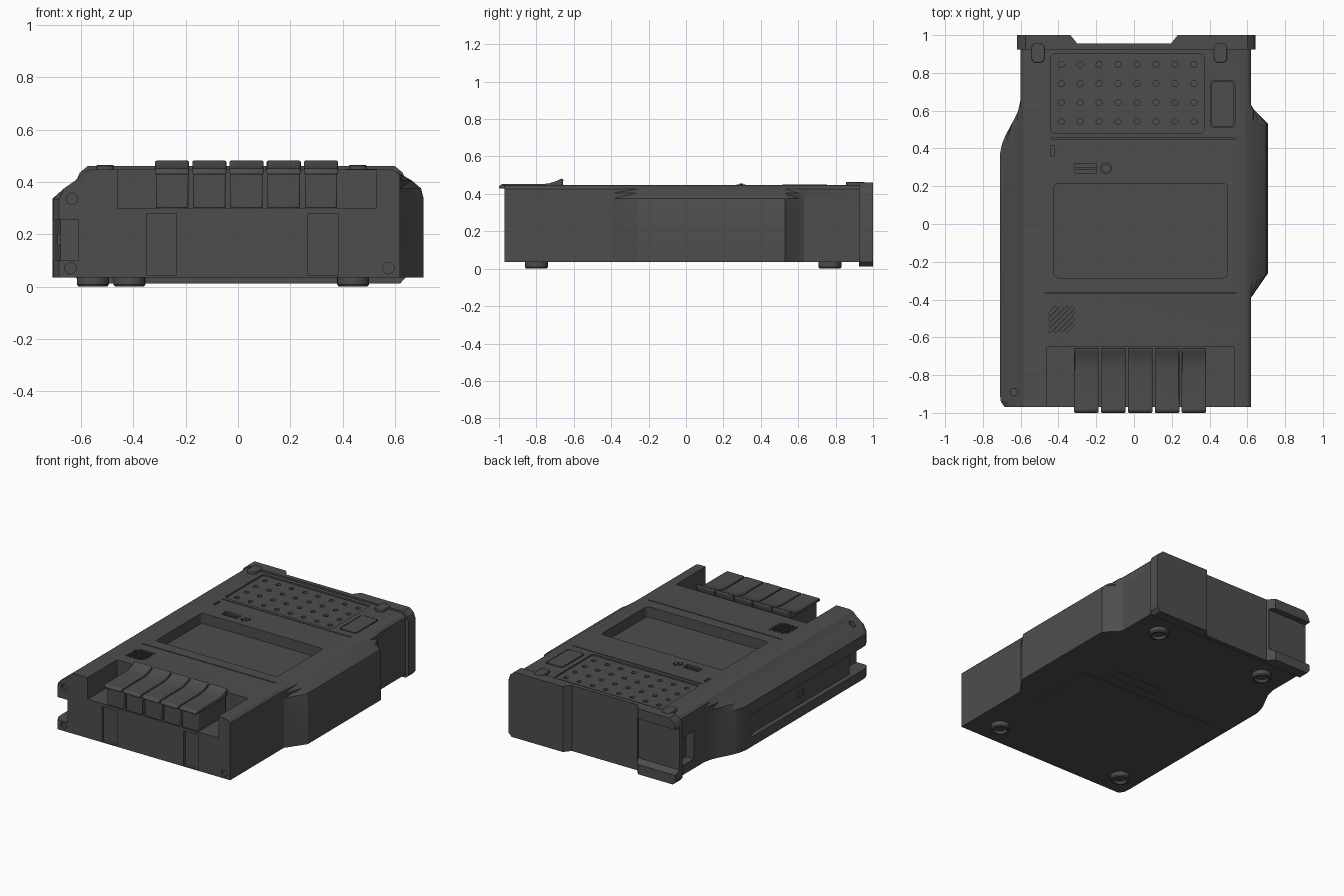
import bpy, bmesh, math
from mathutils import Vector

if "Cube" in bpy.data.objects:
    bpy.data.objects.remove(bpy.data.objects["Cube"])

mat = bpy.data.materials.new("dark_grey")
mat.diffuse_color = (0.075, 0.075, 0.075, 1)
mat.use_nodes = True
mat.node_tree.nodes["Principled BSDF"].inputs["Base Color"].default_value = mat.diffuse_color

# ---------- helpers ----------
AXES = {'x': lambda u, v, w: (w, u, v), 'y': lambda u, v, w: (u, w, v), 'z': lambda u, v, w: (u, v, w)}

def loft(bm, rings):
    rows = [[bm.verts.new(p) for p in r] for r in rings]
    n = len(rows[0])
    for a, b in zip(rows, rows[1:]):
        for i in range(n):
            bm.faces.new((a[i], a[(i + 1) % n], b[(i + 1) % n], b[i]))
    bm.faces.new(rows[0][::-1])
    bm.faces.new(rows[-1])

def prism(bm, pts, axis, lo, hi):
    loft(bm, [[AXES[axis](u, v, w) for u, v in pts] for w in (lo, hi)])

def rrect(x0, x1, y0, y1, r=0.0, n=4):
    if r == 0:
        return [(x0, y0), (x1, y0), (x1, y1), (x0, y1)]
    pts = []
    for k, (cx, cy) in enumerate([(x1 - r, y1 - r), (x0 + r, y1 - r), (x0 + r, y0 + r), (x1 - r, y0 + r)]):
        for i in range(n + 1):
            a = math.pi / 2 * (k + i / n)
            pts.append((cx + r * math.cos(a), cy + r * math.sin(a)))
    return pts

def circle(cx, cy, r, n=16):
    return [(cx + r * math.cos(math.tau * i / n), cy + r * math.sin(math.tau * i / n)) for i in range(n)]

def make(name, bm, bevel=0, angle=30):
    bmesh.ops.recalc_face_normals(bm, faces=bm.faces)
    me = bpy.data.meshes.new(name)
    bm.to_mesh(me)
    bm.free()
    ob = bpy.data.objects.new(name, me)
    bpy.context.collection.objects.link(ob)
    me.materials.append(mat)
    if bevel:
        m = ob.modifiers.new("bevel", 'BEVEL')
        m.width, m.segments, m.limit_method = bevel, 2, 'ANGLE'
    smooth(ob, angle)
    return ob

def activate(ob):
    bpy.ops.object.select_all(action='DESELECT')
    ob.select_set(True)
    bpy.context.view_layer.objects.active = ob

def smooth(ob, angle=30):
    activate(ob)
    bpy.ops.object.shade_smooth_by_angle(angle=math.radians(angle))

def part(name, pts, axis, lo, hi, bevel=0):
    bm = bmesh.new()
    prism(bm, pts, axis, lo, hi)
    return make(name, bm, bevel)

def cut(ob, prisms):
    bm = bmesh.new()
    for p in prisms:
        prism(bm, *p)
    c = make("cutter", bm)
    c.hide_render = True
    m = ob.modifiers.new("cut", 'BOOLEAN')
    m.operation, m.solver, m.object = 'DIFFERENCE', 'EXACT', c
    activate(ob)
    bpy.ops.object.modifier_apply(modifier=m.name)
    bpy.data.objects.remove(c)

# ---------- body shell: outline narrowed towards the top ----------
TOP = 0.448
outline = [(-0.60, 0.94), (-0.60, 0.66), (-0.615, 0.595), (-0.645, 0.535), (-0.68, 0.47), (-0.70, 0.42),
           (-0.71, 0.37), (-0.71, -0.90), (-0.705, -0.94), (-0.685, -0.97), (0.62, -0.97), (0.62, -0.39),
           (0.71, -0.26), (0.71, 0.53), (0.635, 0.605), (0.62, 0.63), (0.62, 0.94)]
levels = [(0.035, -0.71, 0.71), (0.335, -0.71, 0.71), (0.375, -0.665, 0.70), (0.405, -0.622, 0.665),
          (0.425, -0.60, 0.63), (0.44, -0.585, 0.605), (TOP, -0.56, 0.58)]
bm = bmesh.new()
loft(bm, [[(min(max(x, lo), hi), y, z) for x, y in outline] for z, lo, hi in levels])
bmesh.ops.triangulate(bm, faces=[f for f in bm.faces if len(f.verts) == 4])
body = make("body", bm)

# large recesses: key well, display, speaker panel, side groove, rear side window, front slots
cut(body, [
    (rrect(-0.46, 0.53, -1.1, -0.65), 'z', 0.30, 0.6),
    (rrect(-0.425, 0.495, -0.285, 0.215, 0.025), 'z', TOP - 0.07, 0.6),
    (rrect(-0.44, 0.37, 0.48, 0.90, 0.02), 'z', TOP - 0.01, 0.6),
    (rrect(0.405, 0.535, 0.51, 0.76, 0.02), 'z', TOP - 0.02, 0.6),
    ([(-0.8, 0.33), (-0.712, 0.33), (-0.678, 0.24), (-0.678, -0.8), (-0.61, -0.82), (-0.61, -1.1),
      (-0.8, -1.1)], 'z', 0.10, 0.255),
    (rrect(-0.8, -0.54, 0.77, 0.90), 'z', 0.10, 0.29),
    (rrect(-0.35, -0.235, 0.042, 0.28), 'y', -1.1, -0.952),
    (rrect(0.268, 0.382, 0.042, 0.28), 'y', -1.1, -0.952),
])

# small details: speaker holes, vent, port, screws, seams
small = [(circle(-0.386 + 0.1005 * i, 0.542 + 0.1007 * j, 0.016, 12), 'z', TOP - 0.035, 0.6)
         for i in range(8) for j in range(4)]
for d in (-0.09, -0.06, -0.03, 0, 0.03, 0.06, 0.09):
    c, h = Vector((-0.385 + d / 2, -0.505 - d / 2)), 0.065 - abs(d) / 2
    u, v = Vector((h, h)), Vector((0.005, -0.005))
    small.append(([tuple(p) for p in (c - u - v, c - u + v, c + u + v, c + u - v)], 'z', TOP - 0.02, 0.6))
small += [
    (rrect(-0.315, -0.20, 0.27, 0.32), 'z', TOP - 0.03, 0.6),
    (circle(-0.148, 0.295, 0.030), 'z', TOP - 0.02, 0.6),
    (rrect(-0.44, -0.422, 0.36, 0.415), 'z', TOP - 0.02, 0.6),
    (rrect(-0.44, 0.54, 0.450, 0.457), 'z', TOP - 0.008, 0.6),
    (rrect(-0.47, 0.54, -0.369, -0.362), 'z', TOP - 0.008, 0.6),
    (circle(-0.635, -0.89, 0.02), 'z', 0.375, 0.6),
    (circle(-0.635, 0.335, 0.022), 'y', -1.1, -0.955),
    (circle(-0.64, 0.07, 0.022), 'y', -1.1, -0.955),
    (circle(0.575, 0.07, 0.022), 'y', -1.1, -0.955),
    # underside battery cover seams and latch
    ([(-0.6, 0.06), (0.46, 0.06), (0.46, -0.4), (0.467, -0.4), (0.467, 0.067), (-0.6, 0.067)], 'z', 0, 0.042),
    (rrect(-0.10, 0.30, 0.13, 0.21), 'z', 0, 0.042),
]
cut(body, small)
smooth(body, 25)

# ---------- top inserts ----------
part("side_button", rrect(0.411, 0.529, 0.516, 0.754, 0.018), 'z', TOP - 0.03, TOP + 0.002)
part("port_tongue", rrect(-0.305, -0.21, 0.288, 0.302), 'z', TOP - 0.04, TOP - 0.004)
part("jack_ring", circle(-0.148, 0.295, 0.024), 'z', TOP - 0.03, TOP + 0.003)
part("jack_pin", circle(-0.148, 0.295, 0.009, 10), 'z', TOP - 0.03, TOP + 0.008)
part("side_switch", rrect(-0.285, -0.235, 0.16, 0.20), 'x', -0.69, -0.668)

# ---------- rear cap with centre notch and gripping lips on the left ----------
cap = part("rear_cap", [(-0.60, 0.012), (0.62, 0.012), (0.642, 0.035), (0.642, 0.40), (0.63, 0.435), (0.60, 0.46),
                        (-0.575, 0.46), (-0.605, 0.435), (-0.62, 0.40), (-0.62, 0.035)], 'y', 0.925, 1.0)
cut(cap, [([(-0.345, 1.01), (-0.30, 0.955), (0.195, 0.955), (0.24, 1.01)], 'z', -0.1, 0.6)])
cut(cap, [([(0.957, 0.10), (1.1, 0.03), (1.1, 0.39), (0.957, 0.39)], 'x', -0.7, -0.31)])
smooth(cap)

# ---------- clips over the cap ----------
for i, x in enumerate((-0.508, 0.458)):
    clip = rrect(x - 0.034, x + 0.034, 0.855, 0.955, 0.022)
    part(f"rear_clip_{i + 1}", clip, 'z', TOP - 0.02, 0.464, 0.004)

# ---------- keys ----------
key_top = [(-1.0, 0.428), (-0.998, 0.444), (-0.985, 0.452), (-0.77, 0.452), (-0.73, 0.457), (-0.70, 0.466),
           (-0.665, 0.482), (-0.655, 0.478), (-0.66, 0.44), (-0.665, 0.428)]
for i in range(5):
    x = -0.252 + 0.1423 * i
    part(f"key_base_{i + 1}", rrect(-0.968, -0.67, 0.299, 0.435), 'x', x - 0.062, x + 0.062, 0.006)
    part(f"key_cap_{i + 1}", key_top, 'x', x - 0.065, x + 0.065, 0.006)

# ---------- feet with hollow centres ----------
for i, (x, y) in enumerate([(-0.555, -0.8), (0.44, -0.8), (-0.415, 0.77), (0.44, 0.77)]):
    bm = bmesh.new()
    rows = [(0.01, 0.035), (0.016, 0.036), (0.0, 0.046), (0.0, 0.055), (0.008, 0.061), (0.045, 0.061)]
    loft(bm, [[(*p, z) for p in circle(x, y, r, 24)] for z, r in rows[1:]])
    make(f"foot_{i + 1}", bm)
